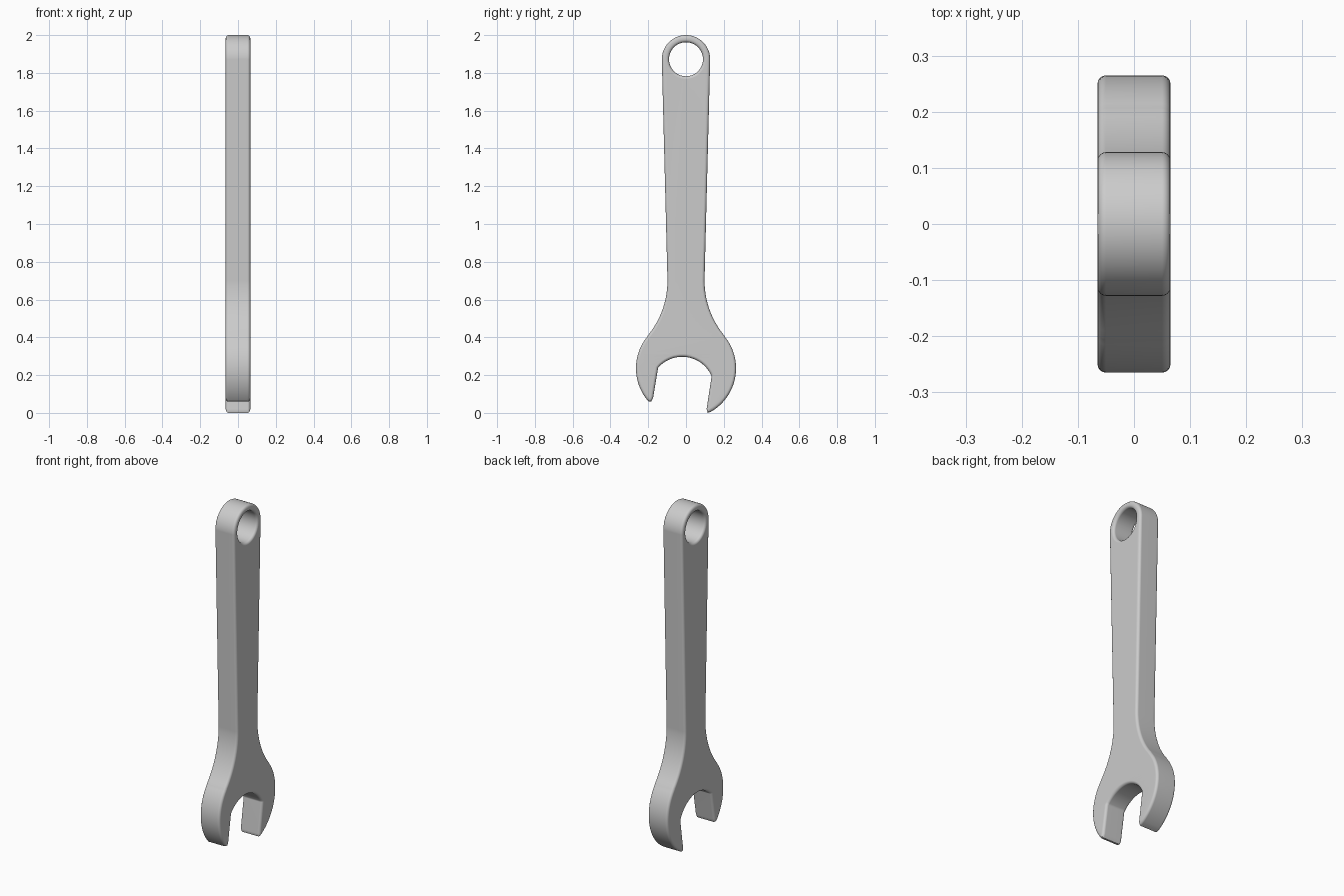
import bpy
import bmesh
from math import sin, cos, radians

cube = bpy.data.objects.get("Cube")
if cube:
    bpy.data.objects.remove(cube)

HALF_THICK = 0.065
ROUND = 0.015


def arc(cx, cy, r, start, end, steps):
    """Points along an arc, angles in degrees."""
    angles = [radians(start + (end - start) * i / steps) for i in range(steps + 1)]
    return [(cx + r * cos(a), cy + r * sin(a)) for a in angles]


def add_loop(curve, points):
    spline = curve.splines.new('POLY')
    spline.points.add(len(points) - 1)
    for p, (u, v) in zip(spline.points, points):
        p.co = (u, v, 0, 1)
    spline.use_cyclic_u = True


# Flat colour
steel = bpy.data.materials.new("grey steel")
steel.use_nodes = True
colour = (0.6, 0.6, 0.6, 1)
steel.diffuse_color = colour
steel.node_tree.nodes["Principled BSDF"].inputs["Base Color"].default_value = colour

# Outline, clockwise: eye end, left side, left jaw, mouth, right jaw, right side
outline = arc(0, 1.872, 0.128, 180, 0, 40)
outline += arc(0.554, 0.70, 0.456, 180, 220, 14)          # neck fillet
outline += arc(0, 0.236, 0.265, 39, -60, 30)              # outer jaw
outline += [(0.115, 0.0), (0.109, 0.02)]                  # long jaw tip
outline += arc(-0.02, 0.128, 0.169, 23, 139, 26)          # mouth
outline += [(-0.174, 0.08), (-0.184, 0.059)]              # short jaw tip
outline += arc(0, 0.236, 0.265, 221, 141, 26)             # outer jaw
outline += arc(-0.554, 0.70, 0.456, -40, 0, 14)           # neck fillet

# Solid body with rounded rims and a hanging hole
curve = bpy.data.curves.new("wrench_body", 'CURVE')
curve.dimensions = '2D'
curve.fill_mode = 'BOTH'
curve.extrude = HALF_THICK - ROUND
curve.bevel_depth = ROUND
curve.bevel_resolution = 3
curve.offset = -ROUND
add_loop(curve, outline)
add_loop(curve, arc(0, 1.872, 0.09, 0, 352.5, 47))
curve.materials.append(steel)

body = bpy.data.objects.new("wrench_body", curve)
bpy.context.collection.objects.link(body)
body.rotation_euler = (radians(90), 0, radians(90))
bpy.ops.object.select_all(action='DESELECT')
body.select_set(True)
bpy.context.view_layer.objects.active = body
bpy.ops.object.convert(target='MESH')
body = bpy.context.object

# Weld the caps to the rims
bm = bmesh.new()
bm.from_mesh(body.data)
bmesh.ops.remove_doubles(bm, verts=bm.verts, dist=0.0003)
bmesh.ops.recalc_face_normals(bm, faces=bm.faces)
bm.to_mesh(body.data)
bm.free()

bpy.ops.object.transform_apply(location=False, rotation=True, scale=False)
bpy.ops.object.shade_smooth_by_angle(angle=radians(35))
normals = body.modifiers.new("flat_cheeks", 'WEIGHTED_NORMAL')
normals.keep_sharp = True
